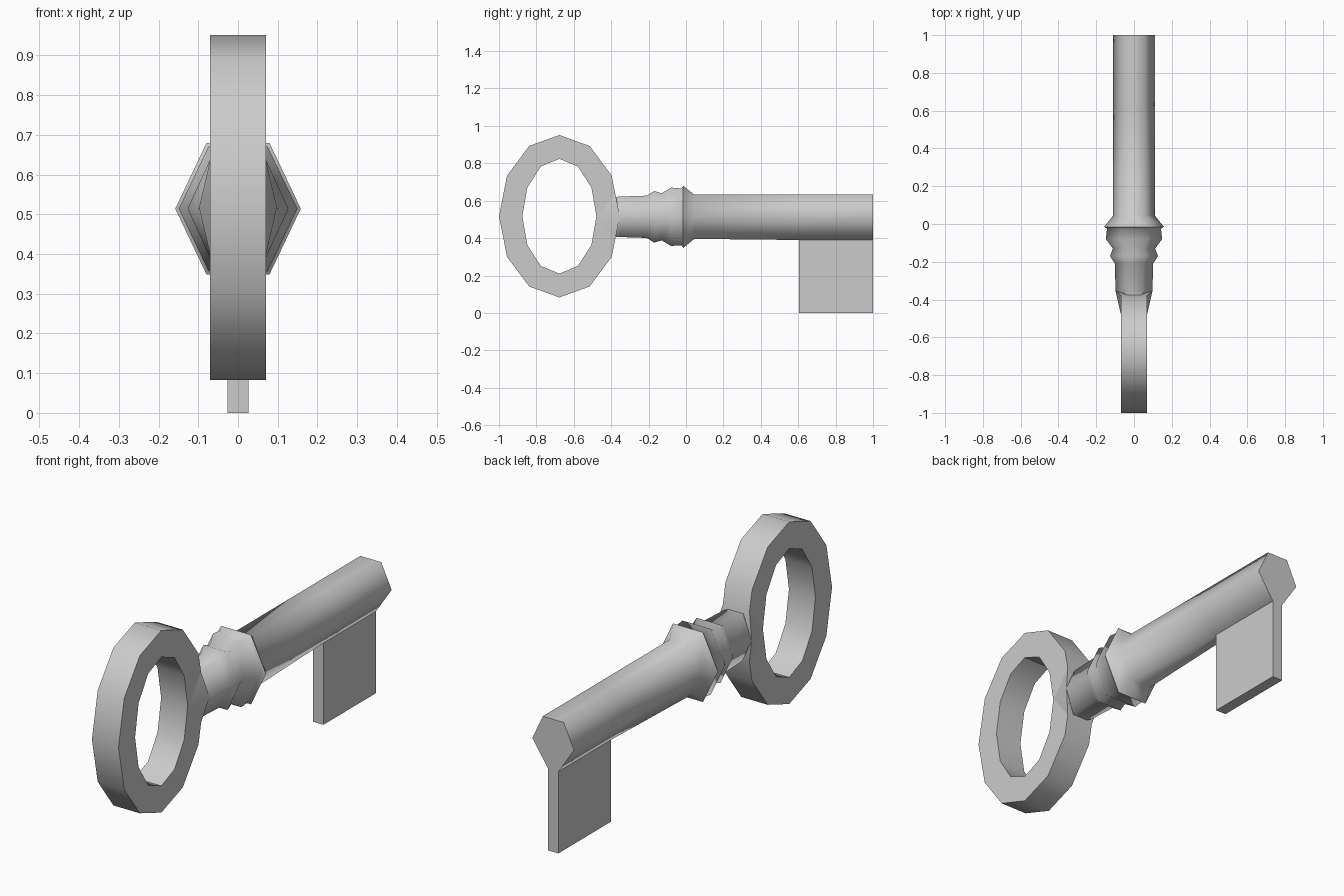
import bpy, bmesh
from math import cos, sin, pi

if "Cube" in bpy.data.objects:
    bpy.data.objects.remove(bpy.data.objects["Cube"])

ZC = 0.514  # height of the key's axis


def finish(name, bm, angle=66):
    bmesh.ops.recalc_face_normals(bm, faces=bm.faces)
    me = bpy.data.meshes.new(name)
    bm.to_mesh(me)
    bm.free()
    ob = bpy.data.objects.new(name, me)
    bpy.context.collection.objects.link(ob)
    bpy.ops.object.select_all(action='DESELECT')
    ob.select_set(True)
    bpy.context.view_layer.objects.active = ob
    bpy.ops.object.shade_smooth_by_angle(angle=angle * pi / 180)
    return ob


def bridge(bm, a, b):
    n = len(a)
    for i in range(n):
        j = (i + 1) % n
        bm.faces.new((a[i], a[j], b[j], b[i]))


# Hexagonal rod along y: sections are (y, half width, half height, narrowed underside)
def hex_rod(name, sections):
    bm = bmesh.new()
    rings = []
    for y, rx, hz, narrow in sections:
        b, low = (0.027, 0.39) if narrow else (rx / 2, ZC - hz)
        pts = [(rx, ZC), (rx / 2, ZC + hz), (-rx / 2, ZC + hz),
               (-rx, ZC), (-b, low), (b, low)]
        rings.append([bm.verts.new((x, y, z)) for x, z in pts])
    for r0, r1 in zip(rings, rings[1:]):
        bridge(bm, r0, r1)
    bm.faces.new(rings[0])
    bm.faces.new(rings[-1])
    return finish(name, bm)


# Neck, turned collar and shaft
hex_rod("shaft_and_collar", [
    (-0.40, 0.06, 0.105, False), (-0.355, 0.098, 0.108, False),
    (-0.21, 0.101, 0.113, False), (-0.17, 0.127, 0.138, False),
    (-0.13, 0.112, 0.126, False), (-0.08, 0.149, 0.156, False),
    (-0.025, 0.143, 0.152, False), (-0.015, 0.158, 0.166, False),
    (0.045, 0.11, 0.118, False), (0.605, 0.11, 0.118, True),
    (1.0, 0.11, 0.118, True)])

# Oval twelve-sided bow
bm = bmesh.new()
loops = []
for ry, rz, x in ((0.323, 0.434, 0.07), (0.323, 0.434, -0.07),
                  (0.198, 0.307, -0.07), (0.198, 0.307, 0.07)):
    loops.append([bm.verts.new((x, -0.677 + ry * cos(i * pi / 6),
                                0.517 + rz * sin(i * pi / 6))) for i in range(12)])
for k in range(4):
    bridge(bm, loops[k], loops[(k + 1) % 4])
finish("bow", bm, 40)

# Flared joint between bow and neck
bm = bmesh.new()
for s in (-1, 1):
    for x, y, z in ((0.098, -0.354, 0.517), (0.07, -0.378, 0.637),
                    (0.07, -0.378, 0.397), (0.07, -0.475, 0.517)):
        bm.verts.new((s * x, y, z))
bmesh.ops.convex_hull(bm, input=bm.verts)
finish("bow_joint", bm, 30)

# Rectangular bit
bm = bmesh.new()
bmesh.ops.create_cube(bm, size=1)
for v in bm.verts:
    v.co = (v.co.x * 0.054, 0.8025 + v.co.y * 0.395, 0.196 + v.co.z * 0.392)
finish("bit", bm, 30)
